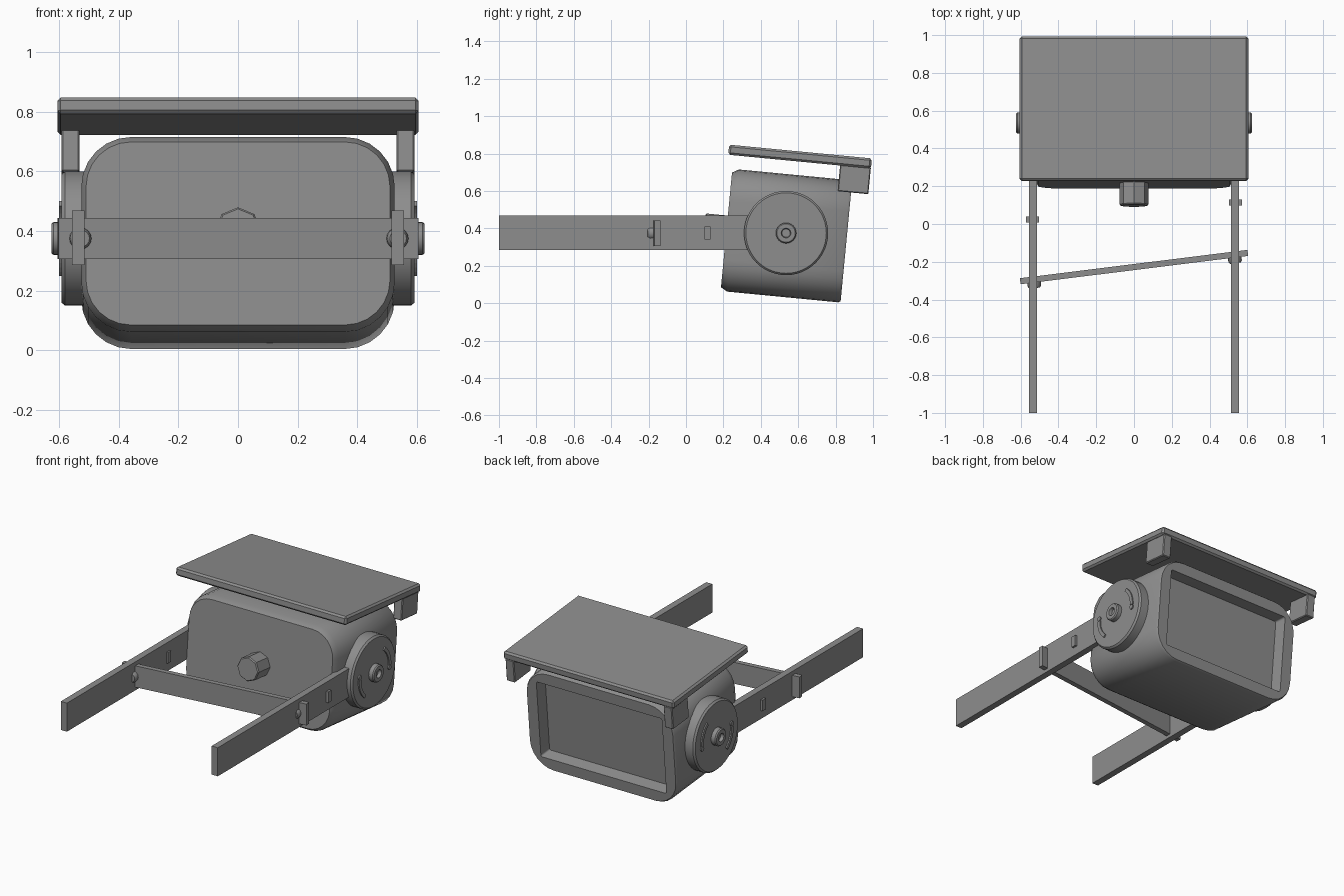
import bpy, bmesh
from math import sin, cos, pi, radians, atan2, hypot
from mathutils import Matrix, Vector

old = bpy.data.objects.get("Cube")
if old:
    bpy.data.objects.remove(old, do_unlink=True)

grey = bpy.data.materials.new("plain grey")
grey.use_nodes = True
colour = (0.27, 0.27, 0.27, 1)
grey.diffuse_color = colour
grey.node_tree.nodes["Principled BSDF"].inputs["Base Color"].default_value = colour

# Tilted frame shared by the housing, lid, brackets and knob
TILT = Matrix.Translation((0, 0.537, 0.361)) @ Matrix.Rotation(radians(-5.5), 4, 'X')
LEVEL = Matrix.Identity(4)
SIDES = (("left", 1), ("right", -1))


def finish(name, bm, matrix=LEVEL, smooth=False):
    bmesh.ops.transform(bm, matrix=matrix, verts=bm.verts)
    bmesh.ops.recalc_face_normals(bm, faces=bm.faces)
    mesh = bpy.data.meshes.new(name)
    bm.to_mesh(mesh)
    bm.free()
    mesh.materials.append(grey)
    obj = bpy.data.objects.new(name, mesh)
    bpy.context.collection.objects.link(obj)
    if smooth:
        bpy.ops.object.select_all(action='DESELECT')
        obj.select_set(True)
        bpy.context.view_layer.objects.active = obj
        bpy.ops.object.shade_smooth_by_angle(angle=radians(35))
    return obj


def box(name, centre, size, matrix=LEVEL, bevel=0):
    bm = bmesh.new()
    bmesh.ops.create_cube(bm, size=1)
    bmesh.ops.scale(bm, vec=size, verts=bm.verts)
    bmesh.ops.translate(bm, vec=centre, verts=bm.verts)
    if bevel:
        bmesh.ops.bevel(bm, geom=bm.edges[:], offset=bevel, segments=1, affect='EDGES')
    return finish(name, bm, matrix)


def loft(name, rings, matrix=LEVEL, smooth=False):
    """Skin a run of equal-length rings and cap both ends."""
    bm = bmesh.new()
    loops = [[bm.verts.new(p) for p in ring] for ring in rings]
    count = len(loops[0])
    for a, b in zip(loops, loops[1:]):
        for i in range(count):
            j = (i + 1) % count
            bm.faces.new((a[i], a[j], b[j], b[i]))
    bm.faces.new(loops[0])
    bm.faces.new(loops[-1])
    return finish(name, bm, matrix, smooth)


def round_rect(half_w, half_h, radius, y, steps=6):
    ring = []
    for k, (sx, sz) in enumerate(((1, 1), (-1, 1), (-1, -1), (1, -1))):
        for i in range(steps + 1):
            a = (k + i / steps) * pi / 2
            ring.append((sx * (half_w - radius) + radius * cos(a), y,
                         sz * (half_h - radius) + radius * sin(a)))
    return ring


def circle(radius, offset, axis, sides):
    ring = []
    for i in range(sides):
        a = 2 * pi * i / sides
        u, v = radius * cos(a), radius * sin(a)
        ring.append((offset, u, v) if axis == 'X' else (u, offset, v))
    return ring


def turned(name, profile, axis, sides, matrix, smooth=True):
    return loft(name, [circle(r, d, axis, sides) for r, d in profile], matrix, smooth)


# Housing with a chamfered front and a recessed rear window
W, H, D = 0.525, 0.328, 0.322
loft("housing", [
    round_rect(W - 0.016, H - 0.02, 0.15, -D),
    round_rect(W, H, 0.168, -D + 0.035),
    round_rect(W, H, 0.168, D - 0.012),
    round_rect(W - 0.008, H - 0.008, 0.16, D),
    round_rect(0.445, 0.25, 0.012, D),
    round_rect(0.435, 0.24, 0.01, D - 0.075),
], TILT, smooth=True)

# Eight-sided knob on the front
turned("front_knob", [(0.077, -D + 0.03), (0.077, -0.435), (0.071, -0.442)],
       'Y', 8, TILT, smooth=False)

# Lid and its rear hanging brackets
box("lid", (0, 0.032, 0.428), (1.21, 0.767, 0.054), TILT, bevel=0.011)
for side, s in SIDES:
    box(side + "_lid_bracket", (s * 0.561, 0.332, 0.336), (0.06, 0.165, 0.146),
        TILT, bevel=0.005)

# Pivot discs with hollow hubs and raised curved marks
for side, s in SIDES:
    pivot = Matrix.Translation((0, 0.535, 0.375)) @ Matrix.Diagonal((s, 1, 1, 1))
    turned(side + "_pivot_disc", [(0.225, 0.5), (0.225, 0.58), (0.215, 0.591)],
           'X', 48, pivot)
    turned(side + "_pivot_hub", [(0.055, 0.58), (0.055, 0.618), (0.049, 0.625),
                                 (0.026, 0.625), (0.022, 0.605)], 'X', 24, pivot)
    for label, start in (("rear", 0), ("front", pi)):
        outline = []
        steps = 8
        for edge in (1, -1):
            for i in range(steps + 1):
                t = i / steps if edge == 1 else 1 - i / steps
                a = start + radians(-3 + 53 * t)
                r = 0.152 + edge * 0.011
                outline.append((r * cos(a), r * sin(a)))
        loft(f"{side}_{label}_curved_mark",
             [[(x, u, v) for u, v in outline] for x in (0.585, 0.599)], pivot)
        a = start + radians(-9)
        spot = pivot @ Matrix.Translation((0, 0.152 * cos(a), 0.152 * sin(a)))
        turned(f"{side}_{label}_mark_dot", [(0.015, 0.585), (0.015, 0.599)], 'X', 12, spot)

# Long arms with their locking pins
for side, s in SIDES:
    box(side + "_arm", (s * 0.535, -0.31, 0.377), (0.043, 1.38, 0.183))
    pin_y = 0.115 if s > 0 else 0.023
    box(side + "_arm_pin", (s * 0.537, pin_y, 0.375), (0.068, 0.032, 0.07))

# Slanted crossbar through the arms, with a bolt at each end
run, rise = 1.205, 0.15
slant = Matrix.Translation((0, -0.228, 0.375)) @ Matrix.Rotation(atan2(rise, run), 4, 'Z')
box("crossbar", (0, 0, 0), (hypot(run, rise), 0.032, 0.137), slant)
for side, s in SIDES:
    place = slant @ Matrix.Translation((s * 0.535, 0, 0))
    turned(side + "_crossbar_bolt", [(0.036, 0), (0.036, -0.034), (0.028, -0.046)],
           'Y', 16, place)
